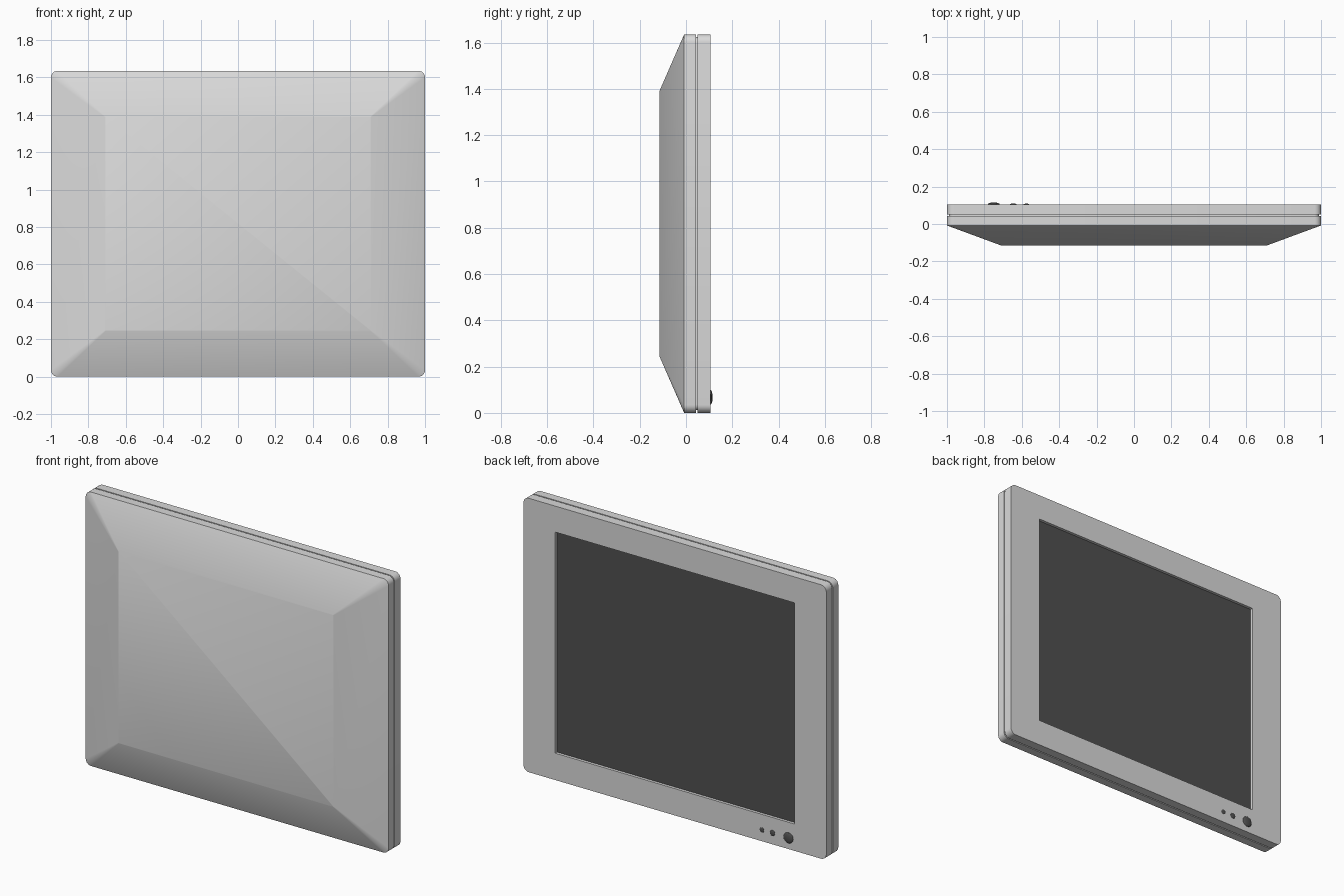
import bpy, bmesh, math

if "Cube" in bpy.data.objects:
    bpy.data.objects.remove(bpy.data.objects["Cube"])

W, H = 1.0, 1.635          # half width, full height
ZC = H / 2


def material(name, v):
    m = bpy.data.materials.new(name)
    m.diffuse_color = (v, v, v, 1)
    m.use_nodes = True
    m.node_tree.nodes["Principled BSDF"].inputs["Base Color"].default_value = m.diffuse_color
    return m


grey = material("light_grey", 0.70)
dark = material("dark_grey", 0.08)


def finish(name, bm, mat):
    bmesh.ops.recalc_face_normals(bm, faces=bm.faces)
    me = bpy.data.meshes.new(name)
    bm.to_mesh(me)
    bm.free()
    me.materials.append(mat)
    ob = bpy.data.objects.new(name, me)
    bpy.context.collection.objects.link(ob)
    bpy.ops.object.select_all(action='DESELECT')
    ob.select_set(True)
    bpy.context.view_layer.objects.active = ob
    bpy.ops.object.shade_smooth_by_angle(angle=math.radians(25))
    return ob


def loft(name, rings, mat, steps=6):
    """Rings are (y, half width, z bottom, z top, corner radius)."""
    bm = bmesh.new()
    loops = []
    for y, w, z0, z1, r in rings:
        loop = []
        corners = ((w - r, z1 - r), (r - w, z1 - r), (r - w, z0 + r), (w - r, z0 + r))
        for k, (cx, cz) in enumerate(corners):
            for i in range(steps + 1):
                a = math.pi / 2 * (k + i / steps)
                loop.append(bm.verts.new((cx + r * math.cos(a), y, cz + r * math.sin(a))))
        loops.append(loop)
    n = len(loops[0])
    for a, b in zip(loops, loops[1:]):
        for i in range(n):
            j = (i + 1) % n
            bm.faces.new((a[i], a[j], b[j], b[i]))
    bm.faces.new(loops[0])
    bm.faces.new(loops[-1])
    return finish(name, bm, mat)


R = 0.035
# tapered housing with its straight rim
loft("tapered_housing", [(-0.115, 0.71, 0.245, 1.39, 0.003),
                         (-0.008, W, 0, H, R),
                         (0.043, W, 0, H, R)], grey)
# recessed seam between the two halves
loft("seam", [(0.040, W - 0.012, 0.012, H - 0.012, R - 0.01),
              (0.053, W - 0.012, 0.012, H - 0.012, R - 0.01)], grey)
# bezel with a sunken opening
S = (0.79, 0.16, 1.48)
loft("bezel", [(0.050, W, 0, H, R),
               (0.105, W, 0, H, R),
               (0.105, *S, 0.003),
               (0.086, *S, 0.003)], grey)
# display panel in the opening
loft("screen", [(0.084, *S, 0.003), (0.088, *S, 0.003)], dark)

# domed control buttons
for name, x, r, h in (("large_knob", -0.75, 0.032, 0.010),
                      ("inner_button", -0.645, 0.017, 0.005),
                      ("outer_button", -0.575, 0.015, 0.004)):
    bm = bmesh.new()
    bmesh.ops.create_uvsphere(bm, u_segments=24, v_segments=12, radius=1)
    for v in bm.verts:
        v.co = (x + v.co.x * r, 0.105 + v.co.y * h, 0.067 + v.co.z * r)
    finish(name, bm, dark)
